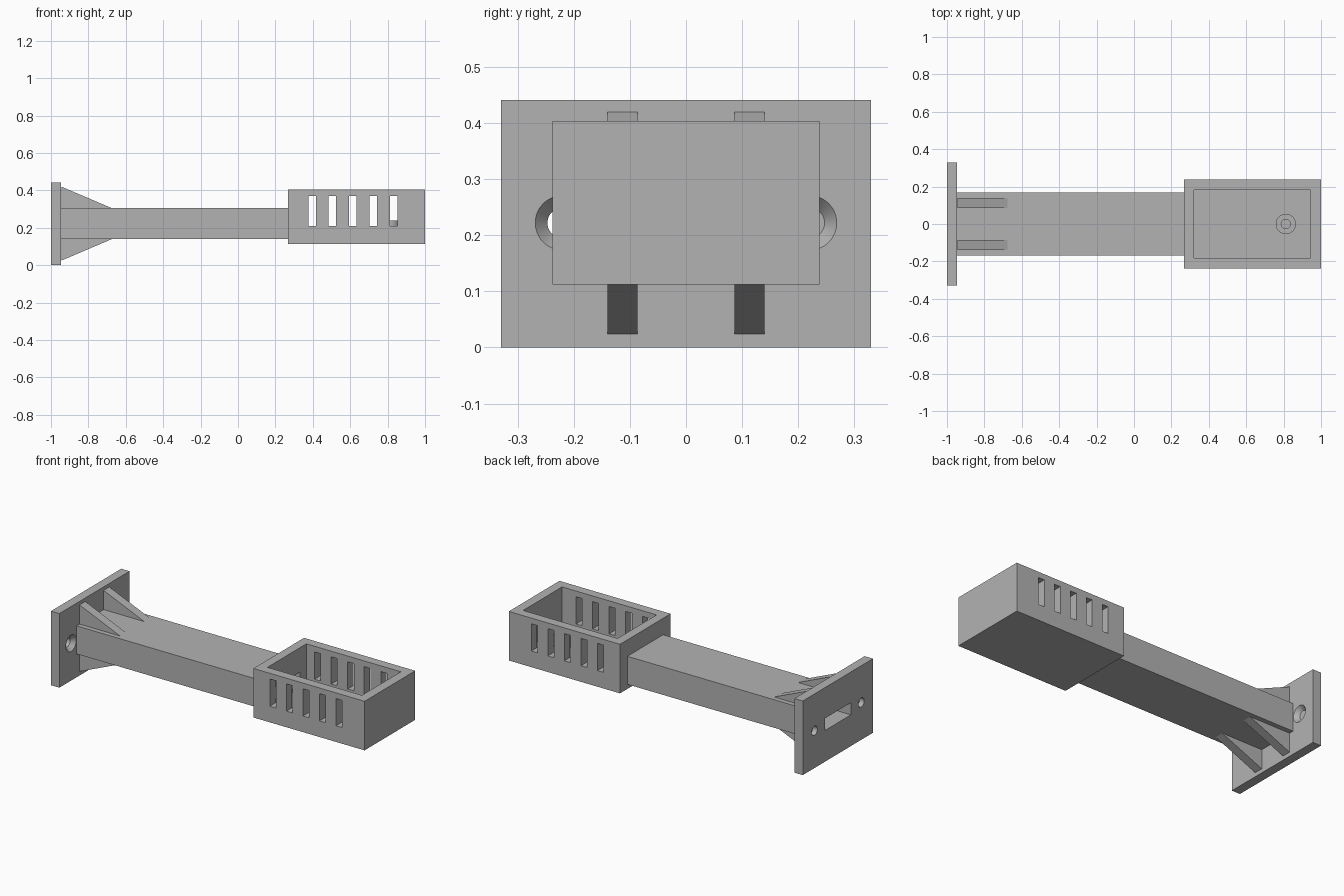
import bpy, bmesh
from math import pi
from mathutils import Matrix, Vector

if "Cube" in bpy.data.objects:
    bpy.data.objects.remove(bpy.data.objects["Cube"])

grey = bpy.data.materials.new("plain grey")
grey.use_nodes = True
grey.diffuse_color = (0.45, 0.45, 0.45, 1)
grey.node_tree.nodes["Principled BSDF"].inputs["Base Color"].default_value = grey.diffuse_color

MID = 0.222  # height of the arm's centre line


def finish(name, bm):
    mesh = bpy.data.meshes.new(name)
    bmesh.ops.recalc_face_normals(bm, faces=bm.faces)
    bm.to_mesh(mesh)
    bm.free()
    mesh.materials.append(grey)
    ob = bpy.data.objects.new(name, mesh)
    bpy.context.scene.collection.objects.link(ob)
    return ob


def box(name, x, y, z):
    bm = bmesh.new()
    size = Vector((x[1] - x[0], y[1] - y[0], z[1] - z[0]))
    centre = Vector((sum(x), sum(y), sum(z))) / 2
    bmesh.ops.create_cube(bm, size=1, matrix=Matrix.Translation(centre) @ Matrix.Diagonal(size).to_4x4())
    return finish(name, bm)


def cone(name, centre, r1, r2, depth, along_x=False):
    bm = bmesh.new()
    turn = Matrix.Rotation(pi / 2, 4, "Y") if along_x else Matrix()
    bmesh.ops.create_cone(bm, cap_ends=True, segments=48, radius1=r1, radius2=r2,
                          depth=depth, matrix=Matrix.Translation(centre) @ turn)
    return finish(name, bm)


def cut(ob, cutters):
    bpy.context.view_layer.objects.active = ob
    for cutter in cutters:
        mod = ob.modifiers.new("cut", "BOOLEAN")
        mod.operation, mod.solver, mod.object = "DIFFERENCE", "EXACT", cutter
        bpy.ops.object.modifier_apply(modifier=mod.name)
        bpy.data.objects.remove(cutter)


def channel(x):
    return box("channel_cutter", x, (-0.122, 0.122), (MID - 0.036, MID + 0.036))


def smooth(ob):
    bpy.ops.object.select_all(action="DESELECT")
    ob.select_set(True)
    bpy.context.view_layer.objects.active = ob
    bpy.ops.object.shade_smooth_by_angle(angle=0.5)


# Wall plate with cable slot and countersunk screw holes
plate = box("wall_plate", (-1, -0.945), (-0.33, 0.33), (0, 0.441))
holes = [channel((-1.1, -0.9))]
for y in (-0.22, 0.22):
    holes.append(cone("hole_cutter", (-0.97, y, MID), 0.027, 0.027, 0.2, True))
    holes.append(cone("sink_cutter", (-0.955, y, MID), 0.027, 0.053, 0.03, True))
cut(plate, holes)
smooth(plate)

# Hollow arm
arm = box("arm", (-0.945, 0.268), (-0.168, 0.168), (0.139, 0.306))
cut(arm, [channel((-1.1, 0.4))])

# Triangular braces above and below the arm
for y, side in ((-0.113, "right"), (0.113, "left")):
    for sign, level in ((1, "upper"), (-1, "lower")):
        bm = bmesh.new()
        profile = [(-0.945, 0.08), (-0.945, 0.198), (-0.675, 0.083), (-0.675, 0.08)]
        face = bm.faces.new([bm.verts.new((x, y - 0.027, MID + sign * h)) for x, h in profile])
        new = bmesh.ops.extrude_face_region(bm, geom=[face])["geom"]
        bmesh.ops.translate(bm, vec=(0, 0.054, 0),
                            verts=[v for v in new if isinstance(v, bmesh.types.BMVert)])
        finish(f"{level}_{side}_brace", bm)

# Open tray with a row of vents through both long walls
tray = box("tray", (0.268, 1), (-0.238, 0.238), (0.112, 0.404))
cutters = [box("cavity_cutter", (0.322, 0.944), (-0.183, 0.183), (0.166, 0.6)), channel((0.2, 0.4))]
for i in range(5):
    x = 0.396 + i * 0.109
    cutters.append(box("vent_cutter", (x - 0.02, x + 0.02), (-0.4, 0.4), (0.208, 0.37)))
cut(tray, cutters)

# Screw boss on the tray floor
boss = cone("screw_boss", (0.812, 0, 0.2), 0.054, 0.054, 0.08)
cut(boss, [cone("boss_hole_cutter", (0.812, 0, 0.24), 0.025, 0.025, 0.14)])
smooth(boss)
